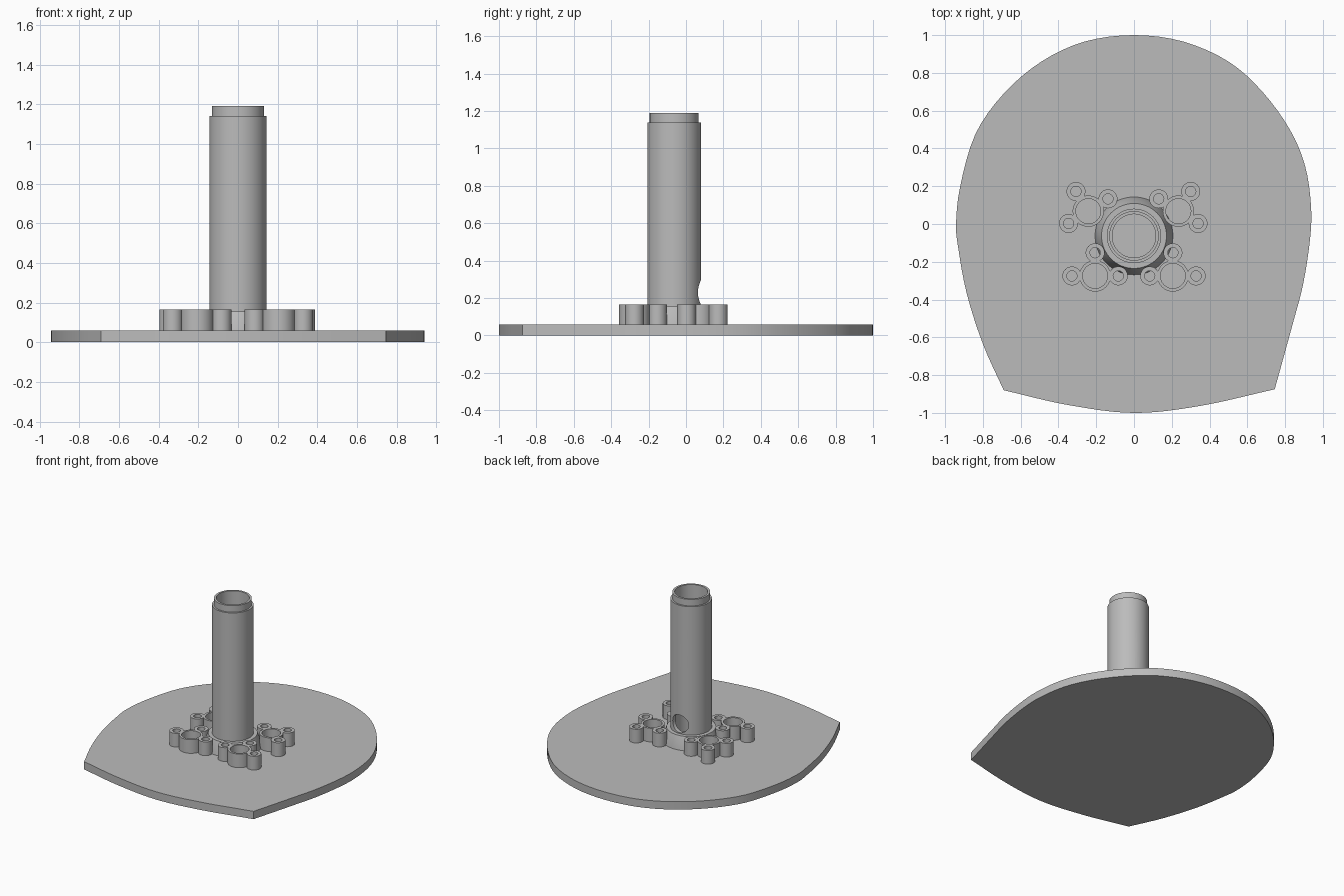
import bpy, bmesh, math
from mathutils import Vector

cube = bpy.data.objects.get("Cube")
if cube:
    bpy.data.objects.remove(cube)

grey = bpy.data.materials.new("plain grey")
grey.use_nodes = True
grey.diffuse_color = (0.5, 0.5, 0.5, 1)
grey.node_tree.nodes["Principled BSDF"].inputs["Base Color"].default_value = (0.5, 0.5, 0.5, 1)

PLATE_TOP = 0.06
BOSS_TOP = 0.165
POST = Vector((0, -0.063, 0))


def finish(bm, name, location=(0, 0, 0)):
    bmesh.ops.recalc_face_normals(bm, faces=bm.faces)
    mesh = bpy.data.meshes.new(name)
    bm.to_mesh(mesh)
    bm.free()
    mesh.materials.append(grey)
    obj = bpy.data.objects.new(name, mesh)
    obj.location = location
    bpy.context.collection.objects.link(obj)
    return obj


def smooth(obj):
    bpy.ops.object.select_all(action='DESELECT')
    obj.select_set(True)
    bpy.context.view_layer.objects.active = obj
    bpy.ops.object.shade_smooth_by_angle(angle=math.radians(30))


def lathe(bm, profile, centre=(0, 0), steps=48):
    """Revolve a closed (radius, height) profile into a ring."""
    rings = []
    for i in range(steps):
        a = math.tau * i / steps
        rings.append([bm.verts.new((centre[0] + r * math.cos(a), centre[1] + r * math.sin(a), z))
                      for r, z in profile])
    n = len(profile)
    for i in range(steps):
        a, b = rings[i], rings[(i + 1) % steps]
        for j in range(n):
            k = (j + 1) % n
            bm.faces.new((a[j], b[j], b[k], a[k]))


def spline(points, steps=6):
    """Smooth run through the points, leaving out the last one."""
    p = [Vector(q) for q in points]
    p = [2 * p[0] - p[1]] + p + [2 * p[-1] - p[-2]]
    out = []
    for a, b, c, d in zip(p, p[1:], p[2:], p[3:]):
        for i in range(steps):
            t = i / steps
            out.append(0.5 * (2 * b + (c - a) * t + (2 * a - 5 * b + 4 * c - d) * t ** 2
                              + (3 * b - a - 3 * c + d) * t ** 3))
    return out


# Base plate: rounded outline with two sharp front corners
front_edge = [(-0.69, -0.88), (-0.35, -0.958), (0, -1), (0.35, -0.963), (0.745, -0.875)]
round_edge = [(0.745, -0.875), (0.84, -0.53), (0.895, -0.32), (0.932, -0.08), (0.937, 0.1),
              (0.905, 0.31), (0.825, 0.5), (0.68, 0.7), (0.5, 0.86), (0.26, 0.966), (0, 1),
              (-0.26, 0.966), (-0.49, 0.86), (-0.69, 0.69), (-0.84, 0.475), (-0.92, 0.2),
              (-0.942, 0), (-0.93, -0.13), (-0.885, -0.37), (-0.8, -0.635), (-0.69, -0.88)]
bm = bmesh.new()
outline = spline(front_edge) + spline(round_edge, 4)
face = bm.faces.new([bm.verts.new((p.x, p.y, 0)) for p in outline])
wall = bmesh.ops.extrude_face_region(bm, geom=[face])
bmesh.ops.translate(bm, vec=(0, 0, PLATE_TOP),
                    verts=[v for v in wall["geom"] if isinstance(v, bmesh.types.BMVert)])
smooth(finish(bm, "base_plate"))

# Hollow post with a narrower neck
bm = bmesh.new()
lathe(bm, [(0.115, 0.05), (0.144, 0.05), (0.144, 1.14), (0.131, 1.14), (0.131, 1.19), (0.115, 1.19)],
      steps=64)
post = finish(bm, "post", POST)

# Round cable opening in the back of the post
bm = bmesh.new()
bmesh.ops.create_cone(bm, cap_ends=True, segments=40, radius1=0.068, radius2=0.068, depth=0.2)
cutter = finish(bm, "opening_cutter", POST + Vector((0, 0.14, 0.23)))
cutter.rotation_euler.x = math.pi / 2
cutter.hide_render = True
cutter.hide_viewport = True
cut = post.modifiers.new("back_opening", 'BOOLEAN')
cut.object = cutter
cut.solver = 'EXACT'
bpy.context.view_layer.update()
bpy.context.view_layer.objects.active = post
bpy.ops.object.modifier_apply(modifier=cut.name)
bpy.data.objects.remove(cutter)
smooth(post)

# Tapered collar at the foot of the post
bm = bmesh.new()
lathe(bm, [(0.135, 0.05), (0.206, 0.05), (0.206, PLATE_TOP), (0.172, 0.155), (0.135, 0.155)], steps=64)
smooth(finish(bm, "post_collar", POST))

# Four mounts, each a wide socket with three small screw sockets around it
mounts = {
    "back_right_mount": (-0.242, 0.068, 32),
    "back_left_mount": (0.235, 0.068, -32),
    "front_right_mount": (-0.206, -0.275, 0),
    "front_left_mount": (0.206, -0.275, 0),
}


def socket(bm, centre, inner, outer):
    lathe(bm, [(inner, 0.05), (outer, 0.05), (outer, BOSS_TOP), (inner, BOSS_TOP)], centre, 32)


for name, (x, y, turn) in mounts.items():
    bm = bmesh.new()
    socket(bm, (0, 0), 0.066, 0.083)
    for angle in (0, 90, 180):
        a = math.radians(angle + turn)
        socket(bm, (0.123 * math.cos(a), 0.123 * math.sin(a)), 0.027, 0.05)
    smooth(finish(bm, name, (x, y, 0)))
